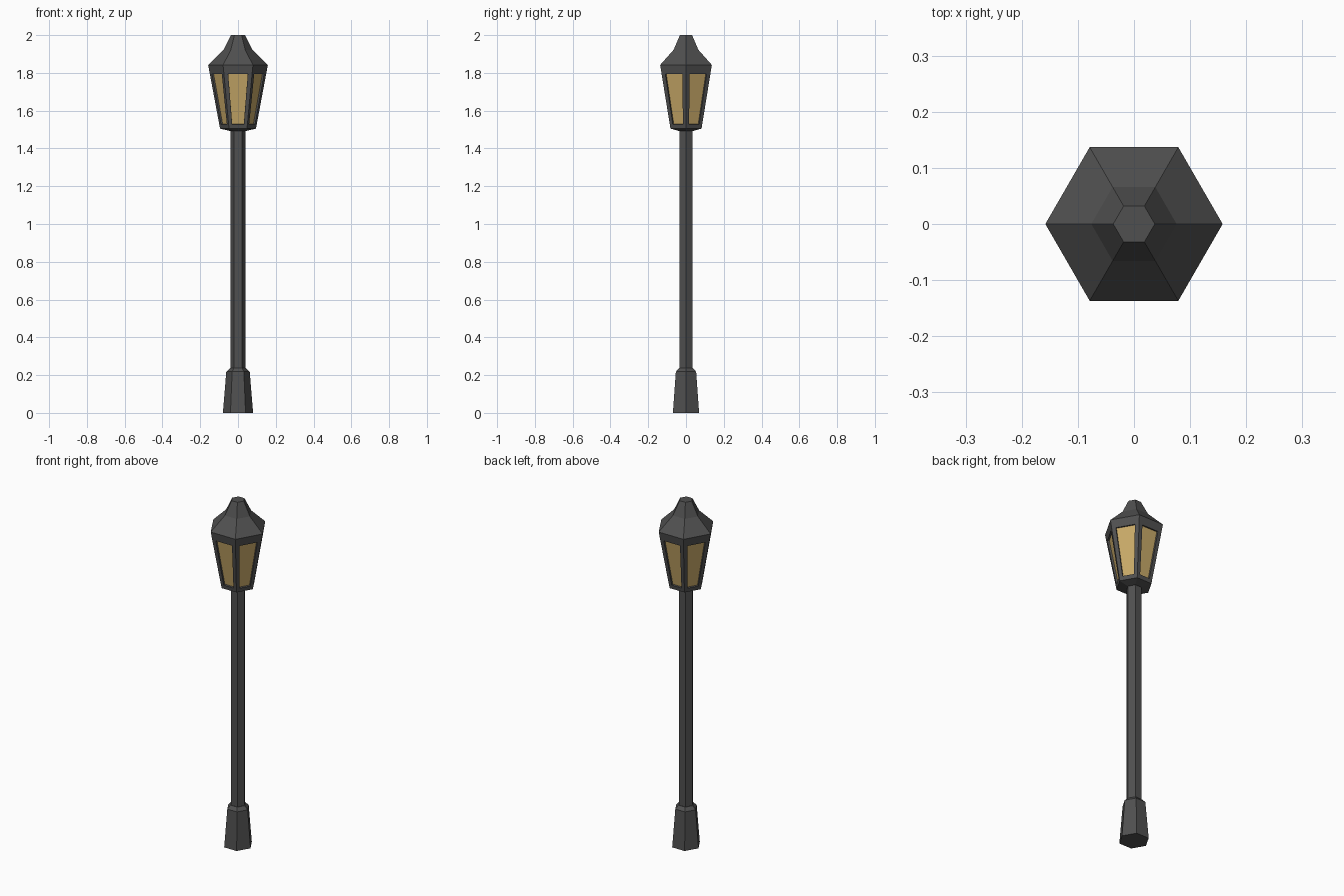
import bpy, bmesh, math
from mathutils import Vector

if "Cube" in bpy.data.objects:
    bpy.data.objects.remove(bpy.data.objects["Cube"])


def material(name, rgb):
    m = bpy.data.materials.new(name)
    m.diffuse_color = (*rgb, 1)
    m.use_nodes = True
    m.node_tree.nodes["Principled BSDF"].inputs["Base Color"].default_value = m.diffuse_color
    return m


IRON = material("dark_iron", (0.08, 0.08, 0.08))
GLASS = material("amber_glass", (0.58, 0.40, 0.14))


def corner(r, z, i):
    a = math.radians(60 * i)
    return Vector((r * math.cos(a), r * math.sin(a), z))


def finish(name, bm, mats):
    bmesh.ops.remove_doubles(bm, verts=bm.verts, dist=1e-5)
    bmesh.ops.recalc_face_normals(bm, faces=bm.faces)
    me = bpy.data.meshes.new(name)
    bm.to_mesh(me)
    bm.free()
    for m in mats:
        me.materials.append(m)
    ob = bpy.data.objects.new(name, me)
    bpy.context.collection.objects.link(ob)
    return ob


def hex_lathe(name, profile, cap_bottom=True, cap_top=True):
    """Six-sided flat-shaded solid from (radius, z) pairs."""
    bm = bmesh.new()
    rings = [[bm.verts.new(corner(r, z, i)) for i in range(6)] for r, z in profile]
    for a, b in zip(rings, rings[1:]):
        for i in range(6):
            j = (i + 1) % 6
            bm.faces.new((a[i], a[j], b[j], b[i]))
    if cap_bottom:
        bm.faces.new(rings[0][::-1])
    if cap_top:
        bm.faces.new(rings[-1])
    return finish(name, bm, [IRON])


# Base, pole, lantern floor and roof
hex_lathe("base", [(0.08, 0), (0.062, 0.218), (0.043, 0.237)])
hex_lathe("pole", [(0.041, 0.23), (0.041, 1.498)])
hex_lathe("lantern_floor", [(0.045, 1.493), (0.095, 1.505)], cap_top=False)
hex_lathe("roof", [(0.158, 1.842), (0.076, 1.922), (0.037, 2.0)], cap_bottom=False)

# Lantern cage: framed sides with recessed panes
bm = bmesh.new()
Z0, Z1, R0, R1 = 1.505, 1.842, 0.095, 0.158
DEPTH = 0.01
for i in range(6):
    outer = [corner(R0, Z0, i), corner(R0, Z0, i + 1),
             corner(R1, Z1, i + 1), corner(R1, Z1, i)]
    normal = (outer[1] - outer[0]).cross(outer[3] - outer[0]).normalized()

    def on_side(half, z):
        """Two points on the side face at height z, half a width either way."""
        t = (z - Z0) / (Z1 - Z0)
        left, right = outer[0].lerp(outer[3], t), outer[1].lerp(outer[2], t)
        mid, d = (left + right) / 2, (right - left).normalized()
        return mid - d * half, mid + d * half

    b0, b1 = on_side(0.031, 1.528)
    t0, t1 = on_side(0.052, 1.795)
    inner = [b0, b1, t1, t0]
    deep = [p - normal * DEPTH for p in inner]
    vo, vi, vd = ([bm.verts.new(p) for p in ring] for ring in (outer, inner, deep))
    for k in range(4):
        n = (k + 1) % 4
        bm.faces.new((vo[k], vo[n], vi[n], vi[k]))
        bm.faces.new((vi[k], vi[n], vd[n], vd[k]))
    bm.faces.new(vd).material_index = 1
finish("lantern_cage", bm, [IRON, GLASS])
